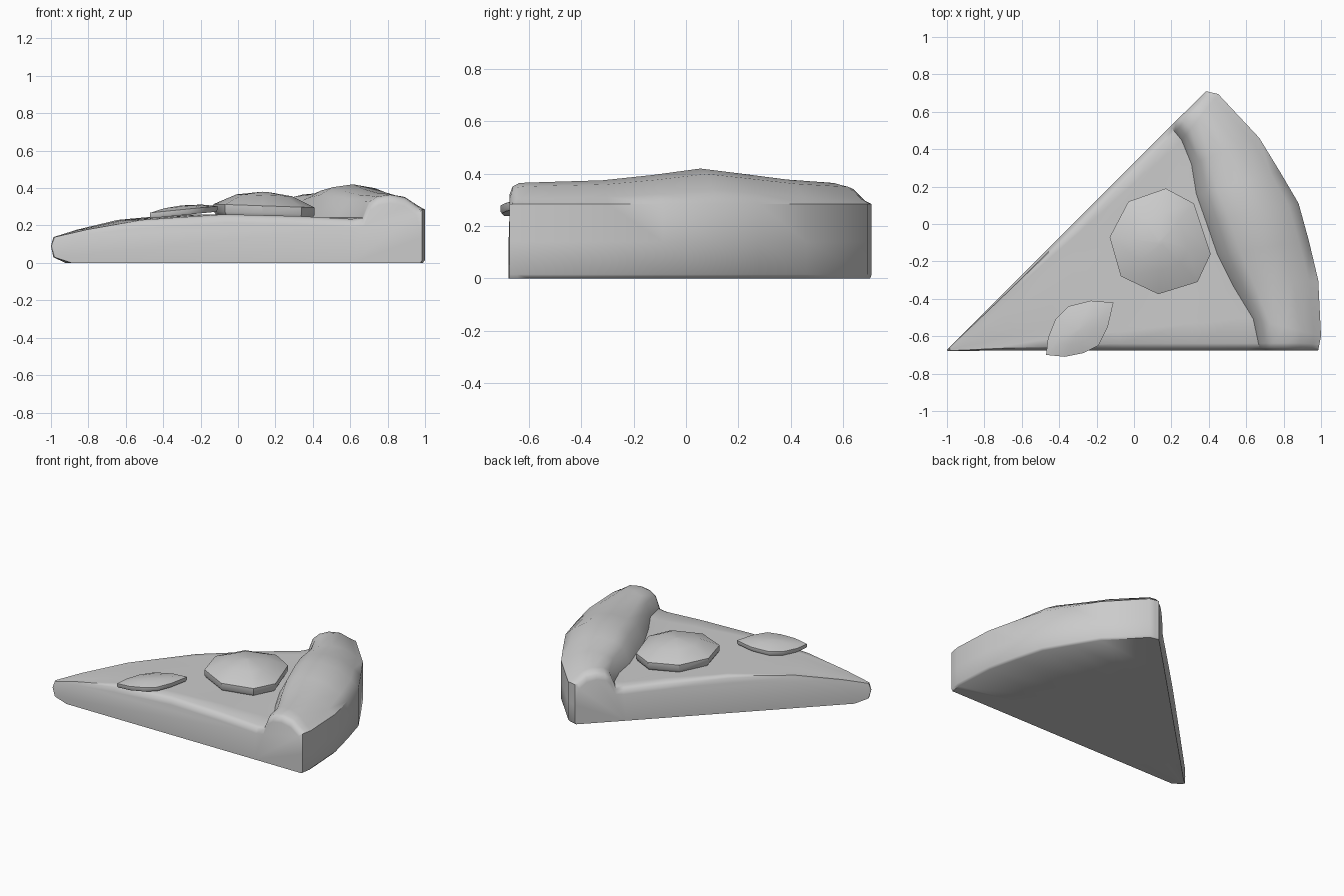
import bpy, math
from mathutils import Vector

cube = bpy.data.objects.get("Cube")
if cube:
    bpy.data.objects.remove(cube, do_unlink=True)

grey = bpy.data.materials.new("plain_grey")
grey.use_nodes = True
GREY = (0.6, 0.6, 0.6, 1)
grey.diffuse_color = GREY
grey.node_tree.nodes["Principled BSDF"].inputs["Base Color"].default_value = GREY


def make_object(name, verts, faces, angle):
    mesh = bpy.data.meshes.new(name)
    mesh.from_pydata(verts, [], faces)
    mesh.materials.append(grey)
    obj = bpy.data.objects.new(name, mesh)
    bpy.context.collection.objects.link(obj)
    bpy.ops.object.select_all(action='DESELECT')
    obj.select_set(True)
    bpy.context.view_layer.objects.active = obj
    bpy.ops.object.mode_set(mode='EDIT')
    bpy.ops.mesh.select_all(action='SELECT')
    bpy.ops.mesh.normals_make_consistent(inside=False)
    bpy.ops.object.mode_set(mode='OBJECT')
    bpy.ops.object.shade_smooth_by_angle(angle=math.radians(angle))
    return obj


def loft(rings):
    """Join equal closed rings and cap both ends."""
    n = len(rings[0])
    verts = [p for r in rings for p in r]
    faces = [(a * n + i, a * n + (i + 1) % n, (a + 1) * n + (i + 1) % n, (a + 1) * n + i)
             for a in range(len(rings) - 1) for i in range(n)]
    faces += [tuple(range(n)), tuple(range((len(rings) - 1) * n, len(rings) * n))]
    return verts, faces


# Slice of dough: radial sections from the tip across the crust
TIP = Vector((-1.005, -0.678, 0))
# inner crust x, y; outer crust x, y; crest height
SECTIONS = [(.65, -.675, .985, -.675, .365), (.61, -.5, 1, -.6, .368),
            (.5, -.34, .985, -.3, .375), (.41, -.17, .935, -.09, .395),
            (.35, 0, .88, .11, .42), (.3, .15, .78, .28, .40),
            (.28, .31, .67, .46, .378), (.24, .43, .45, .695, .365),
            (.18, .507, .385, .71, .355)]
CHEESE = [(.004, .09), (.015, .138), (.12, .178), (.3, .23), (.57, .26), (.81, .25), (.98, .235)]
CRUST = [(.07, .05), (.17, .7), (.3, .92), (.5, 1), (.72, .9), (.9, .6)]
WALL_TOP = .285


def section(ix, iy, ox, oy, crest):
    inner, outer = Vector((ix, iy, 0)), Vector((ox, oy, 0))
    up = Vector((0, 0, 1))
    pts = [TIP.lerp(inner, f) + up * z for f, z in CHEESE]
    for f, h in CRUST:
        low = .235 if f < .5 else WALL_TOP - .07
        pts.append(inner.lerp(outer, f) + up * (low + (crest - low) * h))
    pts += [outer + up * z for z in (WALL_TOP, .14, .015)]
    pts.append(inner.lerp(outer, .97))
    pts += [TIP.lerp(inner, f) + up * z for f, z in ((.97, 0), (.4, 0), (.07, 0), (.015, .03))]
    return pts


def edge_copies(edge, inside):
    """Rounded rim along a cut side."""
    rings = []
    for inset, drop in ((0, .045), (.012, .014), (.038, 0)):
        ring = []
        for i, (p, q) in enumerate(zip(edge, inside)):
            d = max((q - p).length, 1e-6)
            fade = min(1, max(0, i - 1) / 2) if i <= len(CHEESE) + len(CRUST) - 1 else 0
            flat = Vector((q.x, q.y, p.z))
            ring.append(p.lerp(flat, min(.4, inset / d)) - Vector((0, 0, drop * fade)))
        rings.append(ring)
    return rings


cols = [section(*s) for s in SECTIONS]
rings = edge_copies(cols[0], cols[1]) + cols[1:-1] + edge_copies(cols[-1], cols[-2])[::-1]
make_object("pizza_slice", *loft(rings), 50)


# Toppings: domed flat pieces lying on the cheese
def topping(name, outline, thickness, dome, base, slope):
    n = len(outline)
    cx = sum(p[0] for p in outline) / n
    cy = sum(p[1] for p in outline) / n
    rings = []
    for scale, h in ((.96, 0), (1, thickness * .3), (1, thickness),
                     (.55, thickness + dome * .75), (.05, thickness + dome)):
        rings.append([Vector((cx + (x - cx) * scale, cy + (y - cy) * scale,
                              base + slope * (cx + (x - cx) * scale) + h)) for x, y in outline])
    make_object(name, *loft(rings), 40)


topping("sausage_disc", [(.17, .19), (-.03, .12), (-.13, -.07), (-.07, -.28),
                         (.13, -.375), (.34, -.31), (.41, -.16), (.32, .11)],
        .055, .075, .255, -.035)
topping("basil_leaf", [(-.47, -.70), (-.46, -.61), (-.42, -.51), (-.35, -.44), (-.23, -.41),
                       (-.11, -.42), (-.14, -.55), (-.19, -.65), (-.27, -.69), (-.37, -.71)],
        .03, .022, .285, .1)
